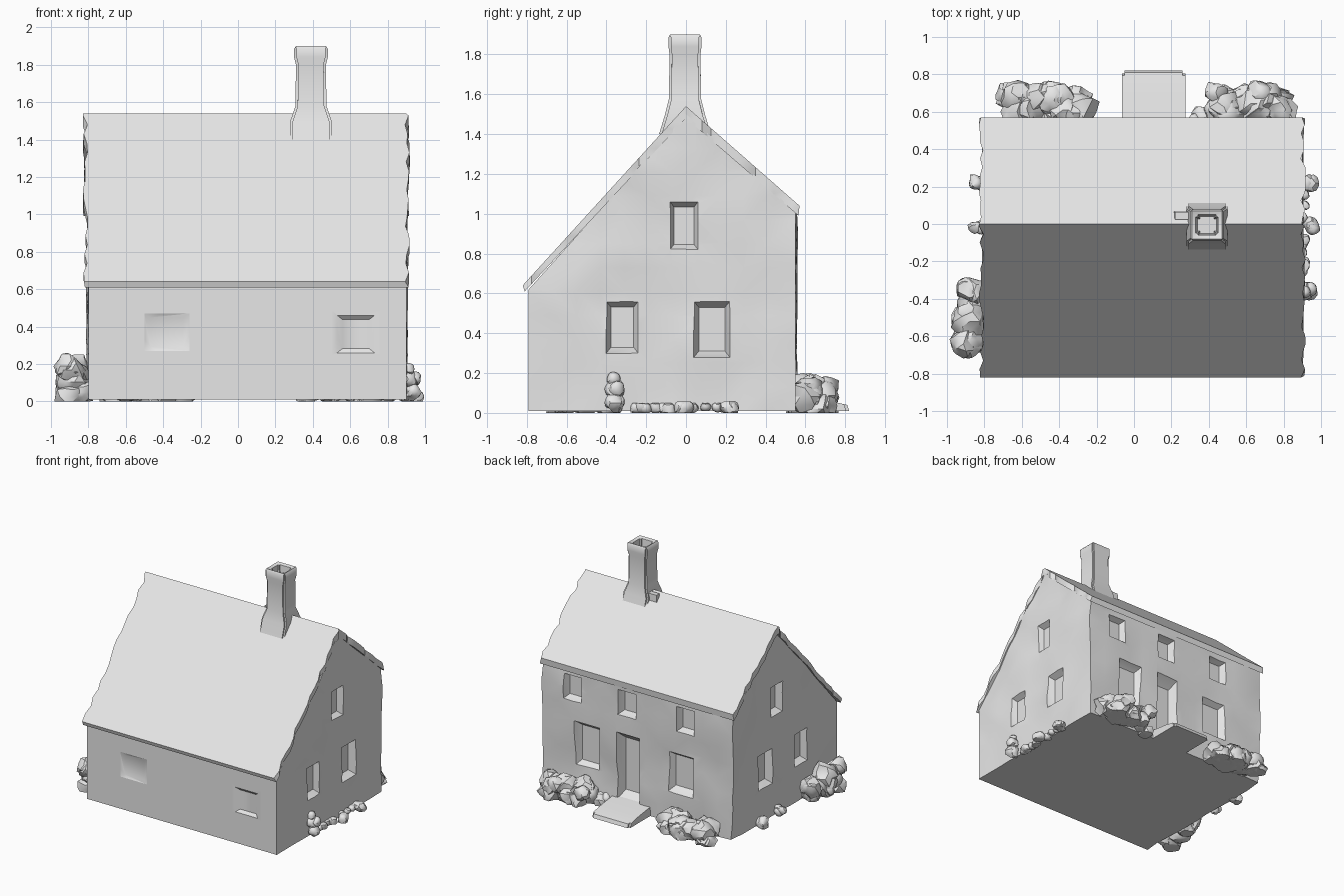
import bpy, bmesh, random
from mathutils import Matrix, Vector, noise

random.seed(4)
if "Cube" in bpy.data.objects:
    bpy.data.objects.remove(bpy.data.objects["Cube"])

STONE = bpy.data.materials.new("pale_grey")
STONE.use_nodes = True
GREY = (0.8, 0.8, 0.8, 1)
STONE.diffuse_color = GREY
STONE.node_tree.nodes["Principled BSDF"].inputs["Base Color"].default_value = GREY


def make(name, bm, angle=0.7):
    """Turn a bmesh into a finished, smooth shaded object."""
    bmesh.ops.recalc_face_normals(bm, faces=bm.faces)
    mesh = bpy.data.meshes.new(name)
    bm.to_mesh(mesh)
    bm.free()
    mesh.materials.append(STONE)
    obj = bpy.data.objects.new(name, mesh)
    bpy.context.collection.objects.link(obj)
    smooth(obj, angle)
    return obj


def smooth(obj, angle):
    bpy.ops.object.select_all(action="DESELECT")
    obj.select_set(True)
    bpy.context.view_layer.objects.active = obj
    bpy.ops.object.shade_smooth_by_angle(angle=angle)


def extrude_profile(points, x0, x1):
    """Prism along x from a (y, z) outline."""
    bm = bmesh.new()
    face = bm.faces.new([bm.verts.new((x0, y, z)) for y, z in points])
    geom = bmesh.ops.extrude_face_region(bm, geom=[face])["geom"]
    for v in geom:
        if isinstance(v, bmesh.types.BMVert):
            v.co.x = x1
    return bm


def slice_up(bm, axis, start, stop, step):
    normal = Vector((0, 0, 0))
    normal[axis] = 1
    at = start + step
    while at < stop - step / 3:
        geom = bm.verts[:] + bm.edges[:] + bm.faces[:]
        bmesh.ops.bisect_plane(bm, geom=geom, plane_co=normal * at, plane_no=normal)
        at += step


def loft(bm, rings, matrix):
    """Rectangular rings (half width, half depth, height) joined into a closed solid."""
    loops = []
    for hx, hy, z in rings:
        corners = [(-hx, -hy, z), (hx, -hy, z), (hx, hy, z), (-hx, hy, z)]
        loops.append([bm.verts.new(matrix @ Vector(c)) for c in corners])
    for a, b in zip(loops, loops[1:]):
        for i in range(4):
            j = (i + 1) % 4
            bm.faces.new((a[i], a[j], b[j], b[i]))
    bm.faces.new(loops[0][::-1])
    bm.faces.new(loops[-1])


# Uneven stone walls, with a smoother low front
LEFT, RIGHT, FRONT, BACK = -0.8, 0.9, -0.79, 0.55
bm = extrude_profile([(FRONT, 0.01), (FRONT, 0.62), (0, 1.5), (BACK, 1.01), (BACK, 0.01)], LEFT, RIGHT)
slice_up(bm, 0, LEFT, RIGHT, 0.13)
slice_up(bm, 1, FRONT, BACK, 0.12)
slice_up(bm, 2, 0.01, 1.5, 0.12)
for v in bm.verts:
    bump = 0.022 * noise.noise(v.co * 4.5)
    if v.co.x < LEFT + 0.001 or v.co.x > RIGHT - 0.001:
        v.co.x += bump if v.co.y > FRONT + 0.01 else 0
    elif v.co.y > BACK - 0.001:
        v.co.y += bump
bmesh.ops.triangulate(bm, faces=bm.faces)
walls = make("walls", bm)

# Recessed openings: across, height, half width, half height, depth
gable = [(-0.32, 0.43, 0.08, 0.13, 0.045), (0.13, 0.42, 0.09, 0.14, 0.05), (-0.01, 0.94, 0.07, 0.12, 0.045)]
rear = [(x, 0.86, 0.08, 0.1, 0.05) for x in (0.63, 0.14, -0.38)]
rear += [(0.5, 0.42, 0.11, 0.18, 0.05), (-0.34, 0.42, 0.11, 0.16, 0.05), (0.13, 0.34, 0.1, 0.27, 0.07)]
front = [(-0.38, 0.37, 0.12, 0.1, 0.012), (0.63, 0.36, 0.1, 0.1, 0.02)]
cut = bmesh.new()


def opening(origin, outward, spec):
    across, height, hw, hh, depth = spec
    out = Vector(outward)
    up = Vector((0, 0, 1))
    side = up.cross(out)
    pos = Vector(origin) + up * height + Vector((abs(side.x), abs(side.y), 0)) * across
    m = Matrix((side, up, out)).transposed().to_4x4()
    m.translation = pos
    loft(cut, [(hw * 0.72, hh * 0.78, -depth), (hw, hh, 0), (hw * 1.15, hh * 1.1, 0.05)], m)


for spec in gable:
    opening((RIGHT, 0, 0), (1, 0, 0), spec)
    opening((LEFT, 0, 0), (-1, 0, 0), spec)
for spec in rear:
    opening((0, BACK, 0), (0, 1, 0), spec)
for spec in front:
    opening((0, FRONT, 0), (0, -1, 0), spec)
cutter = make("opening_cutter", cut)
cutter.hide_render = True
mod = walls.modifiers.new("openings", "BOOLEAN")
mod.operation = "DIFFERENCE"
mod.solver = "EXACT"
mod.object = cutter
bpy.context.view_layer.objects.active = walls
bpy.ops.object.modifier_apply(modifier=mod.name)
bpy.data.objects.remove(cutter)
smooth(walls, 0.7)

# Long front slope, short back slope, ragged verges
R0, R1 = -0.83, 0.92
bm = extrude_profile([(-0.82, 0.64), (0, 1.54), (0.57, 1.04), (0.565, 0.99), (0, 1.48), (-0.81, 0.61)], R0, R1)
slice_up(bm, 0, R0, R1, 0.2)
slice_up(bm, 1, -0.82, 0.57, 0.045)
ragged = {}
for v in bm.verts:
    if abs(v.co.x - R0) < 0.001 or abs(v.co.x - R1) < 0.001:
        side = 1 if v.co.x < 0 else -1
        key = (side, round(v.co.y, 2))
        v.co.x += side * ragged.setdefault(key, random.uniform(0, 0.028))
make("roof", bm)

# Chimney with flared foot, collar and open flue
bm = bmesh.new()
rings = [(0.11, 0.13, 1.4), (0.11, 0.1, 1.5), (0.083, 0.08, 1.58), (0.08, 0.078, 1.8), (0.09, 0.083, 1.84),
         (0.09, 0.083, 1.885), (0.08, 0.075, 1.9), (0.06, 0.055, 1.89), (0.05, 0.045, 1.78)]
loft(bm, rings, Matrix.Translation((0.39, -0.005, 0)))
bmesh.ops.bevel(bm, geom=[e for e in bm.edges if abs(e.verts[0].co.z - e.verts[1].co.z) > 0.02],
                offset=0.012, segments=2, affect="EDGES")
make("chimney", bm)
bm = bmesh.new()
loft(bm, [(0.05, 0.025, 1.44), (0.04, 0.02, 1.535)], Matrix.Translation((0.26, 0.045, 0)))
make("chimney_flashing", bm)

# Doorstep sloping slightly outward
bm = extrude_profile([(0.5, 0.01), (0.5, 0.09), (0.72, 0.06), (0.81, 0.04), (0.82, 0.01)], -0.065, 0.275)
bmesh.ops.bevel(bm, geom=[e for e in bm.edges if abs(e.calc_length()) < 0.05 and e.verts[0].co.y > 0.8],
                offset=0.015, segments=2, affect="EDGES")
make("doorstep", bm)


def shrub(name, x0, x1, y0, y1, top, count, size):
    """Clump of crumpled leafy lumps kept inside a box standing on the ground."""
    bm = bmesh.new()
    for _ in range(count):
        r = size * random.uniform(0.7, 1.1)
        place = Vector((random.uniform(x0 + r, x1 - r), random.uniform(y0 + r, y1 - r),
                        random.uniform(0.02, max(0.03, top - r))))
        lump = bmesh.ops.create_icosphere(bm, subdivisions=2, radius=r)["verts"]
        for v in lump:
            v.co *= 1 + 0.45 * noise.noise(v.co * 22 + place * 9)
            v.co += place
            v.co = Vector((min(max(v.co.x, x0), x1), min(max(v.co.y, y0), y1), min(max(v.co.z, 0), top)))
    make(name, bm, 0.6)


# Planting along the back wall and the two gables
shrub("back_shrub_right", -0.74, -0.17, 0.5, 0.77, 0.17, 26, 0.085)
shrub("back_shrub_left", 0.37, 0.88, 0.5, 0.77, 0.2, 24, 0.085)
shrub("back_shrub_small", 0.27, 0.42, 0.5, 0.65, 0.1, 4, 0.05)
shrub("right_gable_shrub_tall", -0.99, -0.78, -0.72, -0.42, 0.26, 16, 0.085)
shrub("right_gable_shrub_low", -0.95, -0.78, -0.52, -0.28, 0.2, 9, 0.07)
for i, y in enumerate((0.22, -0.01)):
    shrub(f"right_gable_tuft_{i}", -0.89, -0.77, y - 0.05, y + 0.05, 0.09, 4, 0.045)
    shrub(f"left_gable_tuft_{i}", 0.88, 0.995, y - 0.05, y + 0.05, 0.06, 5, 0.045)
shrub("left_gable_tuft_tall", 0.86, 0.985, -0.41, -0.31, 0.21, 7, 0.045)
shrub("left_gable_border", 0.86, 0.94, -0.36, 0.28, 0.05, 12, 0.035)
